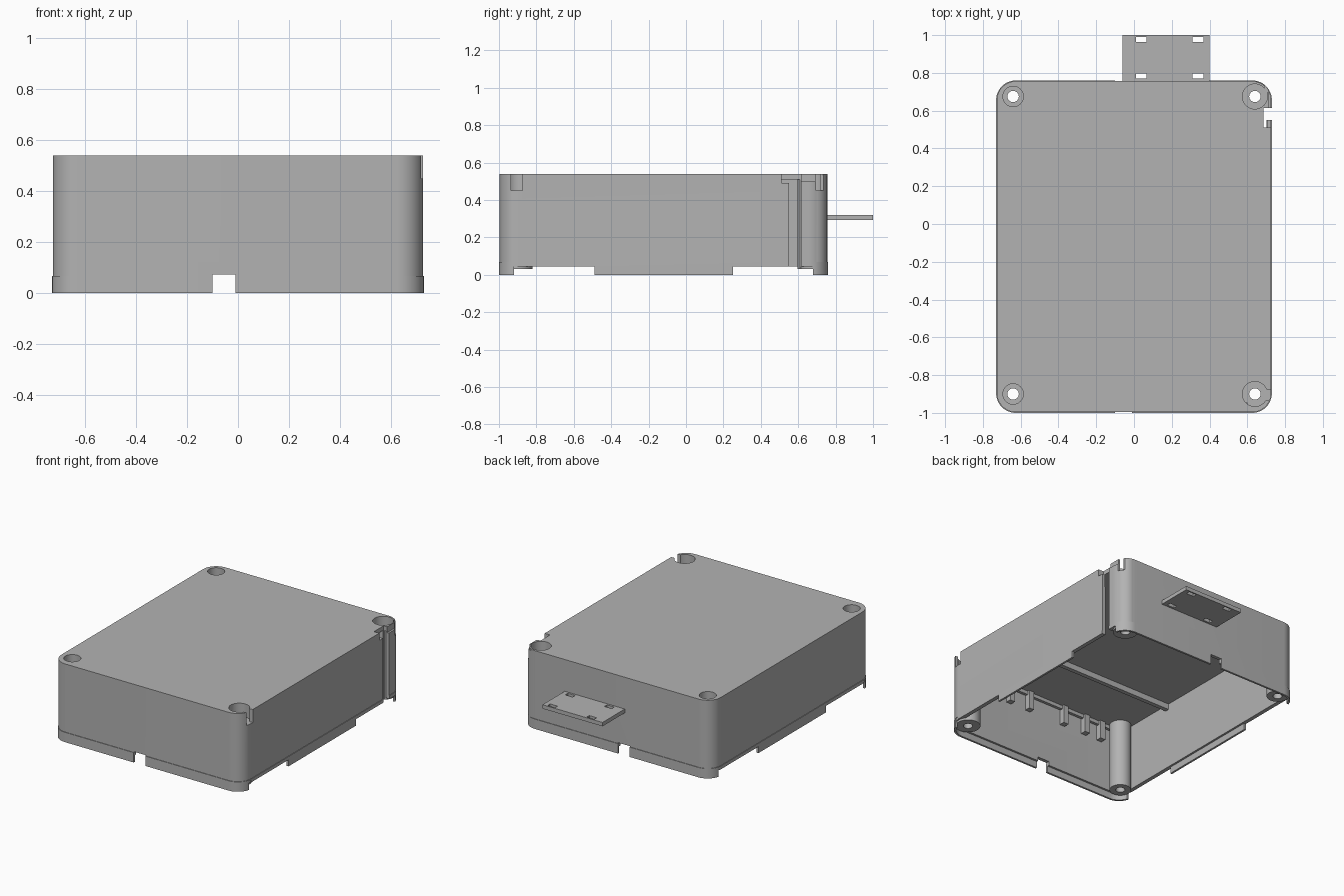
import bpy, bmesh, math
from mathutils import Matrix

if bpy.data.objects.get("Cube"):
    bpy.data.objects.remove(bpy.data.objects["Cube"], do_unlink=True)

grey = bpy.data.materials.new("plain grey")
grey.use_nodes = True
tone = (0.45, 0.45, 0.45, 1)
grey.diffuse_color = tone
grey.node_tree.nodes["Principled BSDF"].inputs["Base Color"].default_value = tone

MID_Y = -0.12


def finish(name, bm):
    mesh = bpy.data.meshes.new(name)
    bmesh.ops.recalc_face_normals(bm, faces=bm.faces)
    bm.to_mesh(mesh)
    bm.free()
    mesh.materials.append(grey)
    obj = bpy.data.objects.new(name, mesh)
    bpy.context.collection.objects.link(obj)
    return obj


def box(name, x0, x1, y0, y1, z0, z1):
    bm = bmesh.new()
    centre = Matrix.Translation(((x0 + x1) / 2, (y0 + y1) / 2, (z0 + z1) / 2))
    size = Matrix.Diagonal((x1 - x0, y1 - y0, z1 - z0, 1))
    bmesh.ops.create_cube(bm, size=1, matrix=centre @ size)
    return finish(name, bm)


def cylinder(name, x, y, r, z0, z1):
    bm = bmesh.new()
    bmesh.ops.create_cone(bm, cap_ends=True, segments=40, radius1=r, radius2=r, depth=z1 - z0,
                          matrix=Matrix.Translation((x, y, (z0 + z1) / 2)))
    return finish(name, bm)


def rounded_block(name, hx, hy, r, z0, z1, steps=12):
    bm = bmesh.new()
    verts = []
    for quarter, (sx, sy) in enumerate(((1, 1), (-1, 1), (-1, -1), (1, -1))):
        for i in range(steps + 1):
            a = math.pi / 2 * (quarter + i / steps)
            verts.append(bm.verts.new((sx * (hx - r) + r * math.cos(a),
                                       MID_Y + sy * (hy - r) + r * math.sin(a), z0)))
    face = bm.faces.new(verts)
    grown = bmesh.ops.extrude_face_region(bm, geom=[face])["geom"]
    bmesh.ops.translate(bm, vec=(0, 0, z1 - z0),
                        verts=[g for g in grown if isinstance(g, bmesh.types.BMVert)])
    return finish(name, bm)


def combine(obj, tool, operation="DIFFERENCE"):
    mod = obj.modifiers.new("combine", "BOOLEAN")
    mod.operation = operation
    mod.solver = "EXACT"
    mod.object = tool
    bpy.context.view_layer.objects.active = obj
    bpy.ops.object.modifier_apply(modifier=mod.name)
    bpy.data.objects.remove(tool, do_unlink=True)


# Open-bottomed case and its thin lower rim
case = rounded_block("case", 0.726, 0.876, 0.1, 0.045, 0.54)
combine(case, rounded_block("cavity", 0.702, 0.852, 0.076, -0.1, 0.51))
rim = rounded_block("lower_rim", 0.73, 0.88, 0.104, 0, 0.068)
combine(rim, rounded_block("rim_cavity", 0.716, 0.866, 0.09, -0.1, 0.2))

# Screw posts in the four corners
corners = [(x, y) for x in (-0.64, 0.64) for y in (-0.9, 0.675)]
for x, y in corners:
    combine(case, cylinder("post", x, y, 0.08 if x > 0 else 0.07, 0.03, 0.53), "UNION")
for x, y in corners:
    combine(case, cylinder("screw_pocket", x, y, 0.066 if x > 0 else 0.054, 0.45, 0.7))
    combine(case, cylinder("screw_hole", x, y, 0.03, -0.1, 0.7))

# Side slots, cable openings and the broken-out corner channel
combine(case, box("front_pocket_slot", 0.65, 0.8, -0.935, -0.875, 0.45, 0.7))
combine(case, box("channel_ledge", 0.685, 0.8, 0.51, 0.56, 0.49, 0.7))
combine(case, box("channel_slit", 0.685, 0.704, 0.51, 0.56, 0.4, 0.7))
combine(case, box("plate_top", 0.712, 0.8, 0.61, 0.7, 0.5, 0.7))
combine(case, box("back_pocket_slot", 0.69, 0.8, 0.695, 0.735, 0.45, 0.7))
for part in (case, rim):
    combine(part, box("channel", 0.685, 0.8, 0.55, 0.615, -0.1, 0.7))
    combine(part, box("cable_opening", -0.1, -0.01, -1.2, 1.2, -0.1, 0.073))
for y0, y1 in ((-0.92, -0.49), (0.25, 0.68)):
    combine(rim, box("side_relief", -1, 1, y0, y1, -0.1, 0.045))
for x in (-1, 0.69):
    combine(rim, box("relief_end", x, x + 0.31, -0.92, -0.9, -0.1, 0.064))

# Rear mounting tab with four slots
tab = box("rear_tab", -0.06, 0.4, 0.745, 1.0, 0.293, 0.32)
for x in (0.01, 0.31):
    for y in (0.77, 0.963):
        combine(tab, box("tab_slot", x, x + 0.057, y, y + 0.028, 0.2, 0.4))

# Ribs and hanging clips under the roof
parts = [case, rim, tab]
parts.append(box("roof_rib", -0.705, 0.705, -0.52, -0.49, 0.47, 0.515))
parts.append(box("front_rail", -0.6, 0.6, -0.965, -0.945, 0.485, 0.515))
for i, x in enumerate((-0.52, -0.39, -0.21, 0.08, 0.24, 0.45)):
    parts.append(box(f"hanging_clip_{i + 1}", x - 0.02, x + 0.02, -0.97, -0.93, 0.38, 0.515))

# Crisp edges with smooth round corners
bpy.ops.object.select_all(action="DESELECT")
for part in parts:
    part.select_set(True)
bpy.context.view_layer.objects.active = case
bpy.ops.object.shade_smooth_by_angle(angle=math.radians(30))
